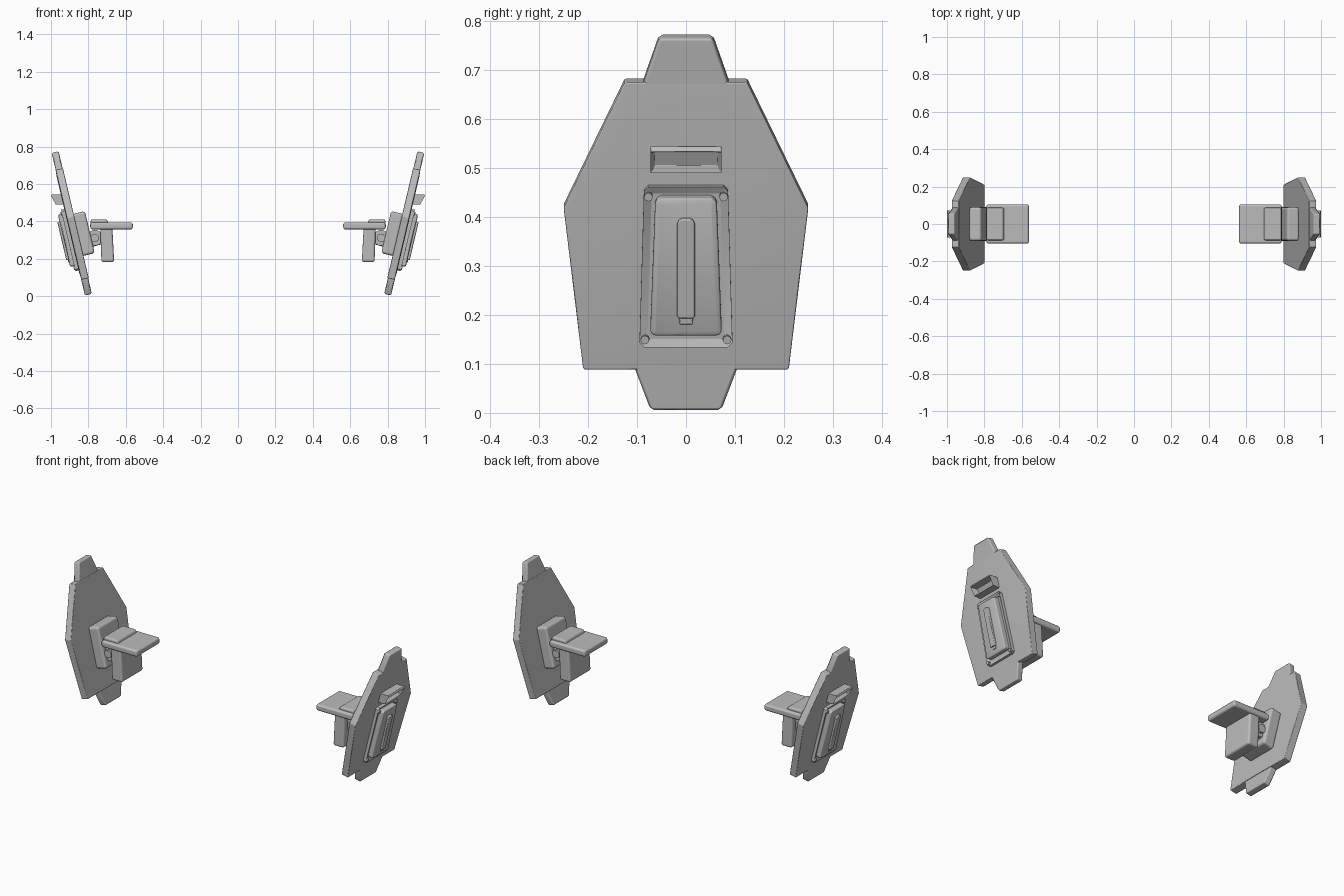
import bpy, bmesh, math
from mathutils import Matrix, Vector

if "Cube" in bpy.data.objects:
    bpy.data.objects.remove(bpy.data.objects["Cube"])

# One grey for everything
grey = bpy.data.materials.new("plain_grey")
grey.use_nodes = True
grey.diffuse_color = (0.5, 0.5, 0.5, 1)
grey.node_tree.nodes["Principled BSDF"].inputs["Base Color"].default_value = (0.5, 0.5, 0.5, 1)

# Leaning frame of the shield: local x points outward, local z up the plate
TILT = math.radians(13.2)
S, C = math.sin(TILT), math.cos(TILT)
LEAN = Matrix.Translation((0.797, 0, 0)) @ Matrix.Rotation(TILT, 4, 'Y')


def finish(bm, name, bevel=0.0, segments=1):
    """Turn a bmesh into a bevelled object mirrored to both sides."""
    bmesh.ops.recalc_face_normals(bm, faces=bm.faces)
    mesh = bpy.data.meshes.new(name)
    bm.to_mesh(mesh)
    bm.free()
    mesh.materials.append(grey)
    mesh.shade_smooth()
    mesh.set_sharp_from_angle(angle=math.radians(30))
    obj = bpy.data.objects.new(name, mesh)
    bpy.context.collection.objects.link(obj)
    if bevel:
        mod = obj.modifiers.new("soft_edges", 'BEVEL')
        mod.width, mod.segments = bevel, segments
        mod.limit_method, mod.angle_limit = 'ANGLE', math.radians(25)
        mod.harden_normals = True
    mirror = obj.modifiers.new("both_sides", 'MIRROR')
    mirror.use_axis[0] = True
    return obj


def extrude(bm, points, offset):
    """Extrude a closed loop of points; returns the far cap."""
    base = bm.faces.new([bm.verts.new(p) for p in points])
    result = bmesh.ops.extrude_face_region(bm, geom=[base], use_keep_orig=True)
    verts = [g for g in result["geom"] if isinstance(g, bmesh.types.BMVert)]
    bmesh.ops.translate(bm, verts=verts, vec=offset)
    cap = [g for g in result["geom"] if isinstance(g, bmesh.types.BMFace)][0]
    bmesh.ops.recalc_face_normals(bm, faces=bm.faces)
    return cap


def leaning_plate(name, half, n0, n1, bevel=0.005, inset=None, segments=1):
    """Symmetric plate from right-hand (y, z) points, n0 to n1 along the normal."""
    outline = half + [(-y, z) for y, z in reversed(half)]
    shift = (n1 if n1 > 0 else n0) * S
    bm = bmesh.new()
    cap = extrude(bm, [(n0, y, (z + shift) / C) for y, z in outline], (n1 - n0, 0, 0))
    if inset:
        bmesh.ops.inset_region(bm, faces=[cap], thickness=inset[0], use_even_offset=True)
        bmesh.ops.translate(bm, verts=list(cap.verts), vec=(inset[1], 0, 0))
    bm.transform(LEAN)
    return finish(bm, name, bevel, segments)


def side_profile(name, points, half_width, bevel, segments=3):
    """World (x, z) profile extruded across y."""
    bm = bmesh.new()
    extrude(bm, [(x, -half_width, z) for x, z in points], (0, 2 * half_width, 0))
    return finish(bm, name, bevel, segments)


def cylinder(name, centre, radius, depth, turn, sides=24, frame=None):
    bm = bmesh.new()
    bmesh.ops.create_cone(bm, cap_ends=True, segments=sides, radius1=radius, radius2=radius,
                          depth=depth, matrix=Matrix.Translation(centre) @ turn)
    if frame:
        bm.transform(frame)
    return finish(bm, name)


# Shield plate with top and bottom tabs
leaning_plate("shield_plate", [(0.21, 0.088), (0.25, 0.418), (0.125, 0.675)],
              -0.021, 0.019, 0.003, inset=(0.035, 0.003))
leaning_plate("top_tab", [(0.087, 0.645), (0.087, 0.675), (0.055, 0.766)], -0.019, 0.019, 0.007)
leaning_plate("bottom_tab", [(0.072, 0.004), (0.105, 0.09), (0.105, 0.117)], -0.018, 0.020, 0.007)

# Outer panel: recessed frame, raised block, centre bar
leaning_plate("panel_frame", [(0.086, 0.134), (0.095, 0.143), (0.086, 0.452), (0.077, 0.462)],
              0.01, 0.04, 0.003, inset=(0.016, -0.008))
leaning_plate("panel_block", [(0.066, 0.157), (0.073, 0.164), (0.063, 0.43), (0.054, 0.439)],
              0.02, 0.058, 0.004, inset=(0.01, 0.004))
leaning_plate("panel_bar", [(0.018, 0.192), (0.018, 0.388), (0.011, 0.396)], 0.05, 0.074, 0.004)
leaning_plate("bar_foot", [(0.013, 0.18), (0.015, 0.2)], 0.05, 0.066, 0.002)

# Corner bolts
for side in (-1, 1):
    for label, y, z in (("lower", 0.084, 0.15), ("upper", 0.077, 0.442)):
        cylinder(f"{label}_bolt_{'front' if side < 0 else 'back'}",
                 (0.036, side * y, (z + 0.04 * S) / C), 0.009, 0.018,
                 Matrix.Rotation(math.pi / 2, 4, 'Y'), 8, LEAN)

# Vent hood above the panel, open on its sloping outer face
bm = bmesh.new()
extrude(bm, [(x, -0.073, z) for x, z in
             ((0.92, 0.545), (0.995, 0.545), (1.0, 0.533), (0.976, 0.49), (0.92, 0.49))], (0, 0.146, 0))
bm.normal_update()
mouth = min(bm.faces, key=lambda f: (f.calc_center_median() - Vector((0.988, 0, 0.512))).length)
bmesh.ops.inset_region(bm, faces=[mouth], thickness=0.008, use_even_offset=True)
bmesh.ops.translate(bm, verts=list(mouth.verts), vec=(-0.035, 0, 0.008))
finish(bm, "vent_hood", 0.002)

# Inner mounting block
leaning_plate("mounting_block", [(0.09, 0.23), (0.09, 0.455)], -0.083, -0.015, 0.014, segments=3)

# Arm clamp: flat shelf, raised pad, hanging block
side_profile("arm_shelf", [(0.562, 0.357), (0.79, 0.357), (0.79, 0.394), (0.562, 0.394)], 0.105, 0.012)
side_profile("shelf_pad", [(0.69, 0.38), (0.79, 0.38), (0.787, 0.41), (0.70, 0.41)], 0.087, 0.009)
side_profile("hanging_block", [(0.662, 0.182), (0.73, 0.182), (0.737, 0.37), (0.672, 0.37)], 0.095, 0.012)

# Hinge between the arm clamp and the mounting block
LIE = Matrix.Rotation(math.pi / 2, 4, 'X')
cylinder("hinge_barrel", (0.765, 0, 0.312), 0.042, 0.13, LIE)
cylinder("hinge_pin", (0.765, 0, 0.312), 0.022, 0.155, LIE)
side_profile("hinge_web", [(0.72, 0.28), (0.81, 0.255), (0.82, 0.3), (0.72, 0.335)], 0.045, 0.006)
